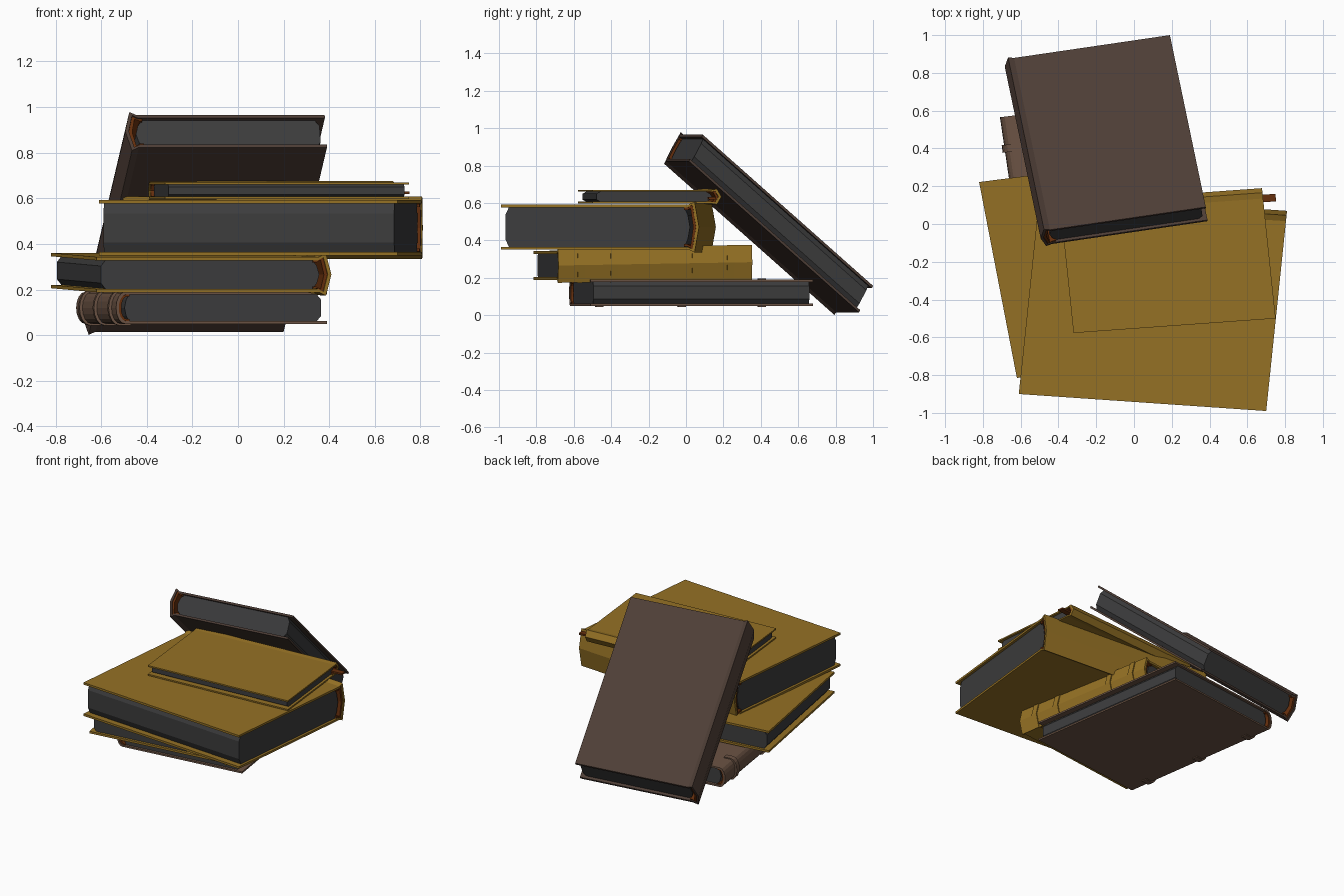
import bpy, bmesh, math
from mathutils import Vector

if "Cube" in bpy.data.objects:
    bpy.data.objects.remove(bpy.data.objects["Cube"])


def material(name, rgb):
    m = bpy.data.materials.new(name)
    m.diffuse_color = (*rgb, 1)
    m.use_nodes = True
    m.node_tree.nodes["Principled BSDF"].inputs["Base Color"].default_value = m.diffuse_color
    return m


GOLD = material("gold cloth", (0.30, 0.165, 0.018))
TAN = material("mid brown leather", (0.150, 0.088, 0.058))
BROWN = material("dark brown leather", (0.076, 0.048, 0.037))
PAGES = material("grey pages", (0.046, 0.046, 0.047))
RED = material("red brown lining", (0.13, 0.028, 0.004))


def extrude(name, profile, b0, b1, frame, mat):
    """Extrude an (across, up) outline along the spine direction of a book."""
    o, u, v, w = frame
    bm = bmesh.new()
    rings = [[bm.verts.new(o + u * a + v * b + w * c) for a, c in profile] for b in (b0, b1)]
    n = len(profile)
    for i in range(n):
        j = (i + 1) % n
        bm.faces.new((rings[0][i], rings[0][j], rings[1][j], rings[1][i]))
    bm.faces.new(rings[0])
    bm.faces.new(rings[1][::-1])
    bmesh.ops.recalc_face_normals(bm, faces=bm.faces)
    me = bpy.data.meshes.new(name)
    bm.to_mesh(me)
    bm.free()
    me.materials.append(mat)
    ob = bpy.data.objects.new(name, me)
    bpy.context.collection.objects.link(ob)
    return ob


def shell(path, pivot, outer, inner):
    """Closed strip between two scaled copies of an open path."""
    def scaled(s):
        return [(pivot[0] + (a - pivot[0]) * s[0], pivot[1] + (c - pivot[1]) * s[1]) for a, c in path]
    return scaled(outer) + scaled(inner)[::-1]


def book(name, origin, u, v, w, mat, bulge=0.06, flare=0.015, t=0.015, round_spine=False, ribs=(), rib=1.08):
    u, v, w = Vector(u), Vector(v), Vector(w)
    W, L, T = u.length, v.length, w.length
    frame = (Vector(origin), u.normalized(), v.normalized(), w.normalized())

    # cover boards
    for part, c in (("lower", 0), ("upper", T - t)):
        extrude(f"{name}_{part}_cover", [(0, c), (W, c), (W, c + t), (0, c + t)], 0, L, frame, mat)

    # page block, rounded at the fore edge and the spine
    h = T - 2 * t
    fore = [(W - 0.012 - 0.03 * k * k, T / 2 + k * h / 2) for k in (-1, -0.6, 0.6, 1)]
    back = [(0.02 - bulge * 0.5 * (1 - k * k), T / 2 + k * h / 2) for k in (1, 0.6, 0, -0.6, -1)]
    extrude(f"{name}_pages", fore + back, 0.018, L - 0.018, frame, PAGES)

    # spine, either round or flared and pointed
    if round_spine:
        arc = [(-bulge * math.sin(math.pi * i / 8), T / 2 + T / 2 * math.cos(math.pi * i / 8)) for i in range(9)]
    else:
        arc = [(-0.005, T), (-0.6 * bulge, T + flare), (-bulge, T / 2),
               (-0.6 * bulge, -flare), (-0.005, 0)]
    path = [(0.02, T)] + arc + [(0.02, 0)]
    k = 1 - 2 * t / T
    pivot = (0.02, T / 2)
    extrude(f"{name}_spine", shell(path, pivot, (1, 1), (0.8, k)), 0, L, frame, mat)

    # lining seen inside the ends of the spine
    extrude(f"{name}_spine_lining", shell(path, pivot, (0.79, k * 0.99), (0.6, k * 0.85)),
            0.006, L - 0.006, frame, RED)

    # raised bands
    band = [(0.045, T)] + arc + [(0.045, 0)]
    for i, f in enumerate(ribs):
        extrude(f"{name}_band_{i + 1}", shell(band, (0.045, T / 2), (rib + 0.05, rib), (0.95, 0.98)),
                f * L - 0.02, f * L + 0.02, frame, mat)
    return frame


# the stack, bottom to top
book("bottom_book", (-0.495, -0.62, 0.05), (0.885, 0.11, 0), (-0.175, 1.19, 0), (0, 0, 0.14), TAN,
     bulge=0.04, t=0.012, round_spine=True, ribs=(0.13, 0.5, 0.86), rib=1.1)
book("second_book", (0.35, -0.69, 0.188), (-0.97, -0.125, 0), (-0.2, 1.037, 0.018), (0, 0, 0.155), GOLD,
     ribs=(0.12, 0.29, 0.71, 0.89), rib=1.02)
book("large_book", (-0.506, 0.10, 0.35), (-0.104, -1.0, 0), (1.31, -0.09, 0), (0, 0, 0.242), GOLD)
thin = book("thin_book", (-0.386, 0.053, 0.597), (0.066, -0.63, 0), (1.07, 0.077, 0), (0, 0, 0.073), GOLD,
            flare=0.005, t=0.01)

# ribbon end poking out of the thin book
extrude("ribbon", [(-0.025, 0.022), (0.015, 0.022), (0.015, 0.034), (-0.025, 0.034)], 1.0, 1.14, thin, RED)

# book leaning on the stack from behind
book("leaning_book", (-0.62, 0.805, 0.015), (0.82, 0.12, 0), (0.19, -0.91, 0.808), (-0.01, 0.075, 0.142), BROWN,
     t=0.014)
